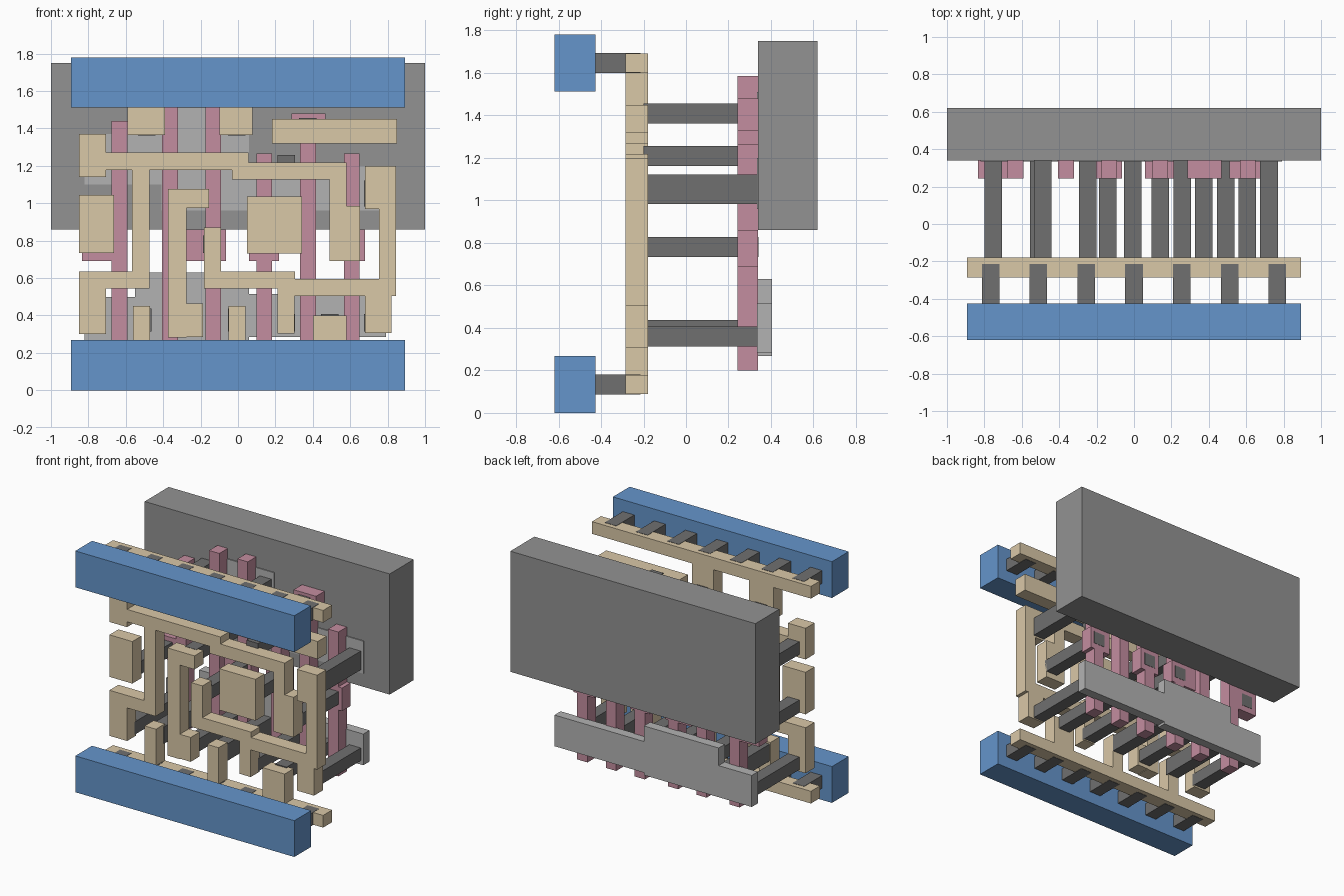
import bpy, bmesh

if "Cube" in bpy.data.objects:
    bpy.data.objects.remove(bpy.data.objects["Cube"])


def material(name, rgb):
    m = bpy.data.materials.new(name)
    m.diffuse_color = (*rgb, 1)
    m.use_nodes = True
    m.node_tree.nodes["Principled BSDF"].inputs["Base Color"].default_value = m.diffuse_color
    return m


BLUE = material("blue", (0.13, 0.30, 0.60))
TAN = material("tan", (0.70, 0.58, 0.39))
PINK = material("pink", (0.55, 0.27, 0.35))
DARK = material("dark_grey", (0.16, 0.16, 0.16))
LIGHT = material("light_grey", (0.45, 0.45, 0.45))
GREY = material("mid_grey", (0.29, 0.29, 0.29))


def slab(name, rects, y0, y1, mat):
    """Merge (x0, x1, z0, z1) rectangles into one outline, extruded y0 to y1."""
    rects = [tuple(round(v, 4) for v in r) for r in rects]
    xs = sorted({v for r in rects for v in r[:2]})
    zs = sorted({v for r in rects for v in r[2:]})
    bm = bmesh.new()
    grid = {}

    def vert(x, z):
        if (x, z) not in grid:
            grid[x, z] = bm.verts.new((x, y0, z))
        return grid[x, z]

    for a, b in zip(xs, xs[1:]):
        for c, d in zip(zs, zs[1:]):
            if any(r[0] <= a and b <= r[1] and r[2] <= c and d <= r[3] for r in rects):
                bm.faces.new([vert(a, c), vert(b, c), vert(b, d), vert(a, d)])
    ext = bmesh.ops.extrude_face_region(bm, geom=bm.faces[:])["geom"]
    bmesh.ops.translate(bm, vec=(0, y1 - y0, 0),
                        verts=[v for v in ext if isinstance(v, bmesh.types.BMVert)])
    bmesh.ops.recalc_face_normals(bm, faces=bm.faces[:])
    bmesh.ops.dissolve_limit(bm, angle_limit=0.01, verts=bm.verts[:], edges=bm.edges[:])
    me = bpy.data.meshes.new(name)
    bm.to_mesh(me)
    bm.free()
    me.materials.append(mat)
    bpy.context.collection.objects.link(bpy.data.objects.new(name, me))


def track(x, z, *moves, vertical=False, h=0.046):
    """Rectangles along a path whose moves alternate between x and z targets."""
    out = []
    for m in moves:
        nx, nz = (x, m) if vertical else (m, z)
        out.append((min(x, nx) - h, max(x, nx) + h, min(z, nz) - h, max(z, nz) + h))
        x, z, vertical = nx, nz, not vertical
    return out


def post(name, x, z, y0, y1, s=0.047):
    slab(name, [(x - s, x + s, z - s, z + s)], y0, y1, DARK)


# Front rails, short studs and toothed tan bars (teeth: centre x, half width, tip z)
W = 0.894
for label, z0, teeth in (
        ("lower", 0, ((-.516, .046, .45), (-.005, .046, .45), (.49, .09, .4))),
        ("upper", 1.512, ((-.49, .1, 1.365), (-.01, .088, 1.365)))):
    mid = z0 + 0.134
    slab(label + "_rail", [(-W, W, z0, z0 + 0.268)], -0.62, -0.425, BLUE)
    for i in range(-3, 4):
        post(label + "_stud", i * 0.2555, mid, -0.43, -0.215)
    slab(label + "_toothed_bar", [(-W, W, mid - .045, mid + .045)] +
         [(x - h, x + h, min(mid, t), max(mid, t)) for x, h, t in teeth], -0.285, -0.18, TAN)

# Tan wiring: thin tracks plus wider pads
WIRING = {
    "long_trace": track(-.8, .59, -.52, 1.225, .01) + track(-.8, 1.225, -.52)
    + track(.014, 1.173, .535, .736)
    + [(-.85, -.706, .3, .636), (-.85, -.706, 1.14, 1.37), (.489, .652, .69, .985)],
    "hook_trace": track(-.206, 1.025, -.325, .331, h=.05) + [(-.375, -.187, .285, .465)],
    "right_trace": track(-.137, .825, .59, .26, vertical=True)
    + track(.257, .35, .55, .8, 1.15, vertical=True)
    + [(.68, .846, .97, 1.2), (.68, .82, .305, .55)],
    "left_pad": [(-.85, -.663, .735, 1.045)],
    "centre_pad": [(.048, .342, .73, 1.035)],
    "upper_bar": [(.183, .85, 1.32, 1.45)],
}
for name, rects in WIRING.items():
    slab(name, rects, -0.285, -0.18, TAN)

# Long posts running back from the tan layer, row by row
COLS = (-.752, -.51, -.247, -.007, .257, .49, .722)
ROWS = {.36: COLS, .39: COLS[1:4:2], .78: (COLS[0], -.14, .14, .605),
        1.03: COLS[2::4], 1.075: COLS[6:], 1.21: COLS[0::4], 1.41: (-.487, COLS[3], .372)}
for z, cols in ROWS.items():
    for x in cols:
        post("long_post", x, z, -0.2, 0.342)

# Pink fingers: centre x, top, and the x span of a side pad
for x, top, pad in ((-.634, 1.44, (-.835, -.6)), (-.364, 1.585, None),
                    (-.132, 1.585, (-.28, -.065)), (.14, 1.265, (.06, .22)),
                    (.374, 1.48, (.285, .468)), (.608, 1.265, (.51, .68))):
    rects = [(x - .042, x + .042, 0.2, top)]
    if pad:
        base = top - 0.15 if top == 1.48 else 0.69
        rects.append((*pad, base, base + 0.17 if base == 0.69 else top))
    slab("finger", rects, 0.242, 0.34, PINK)

# Light grey stepped strips behind the fingers
L, M, R = -.82, .06, .79
slab("lower_strip", [(L, M, .267, .5), (-.55, M, .267, .63), (L / 2, R, .285, .515)],
     0.333, 0.405, LIGHT)
slab("upper_strip", [(L, M, 1.1, 1.37), (L / 2, M, .96, 1.51), (L / 2, R, .96, 1.2)],
     0.333, 0.405, LIGHT)

# Big back block
slab("back_block", [(-1, 1, 0.86, 1.75)], 0.34, 0.62, GREY)
